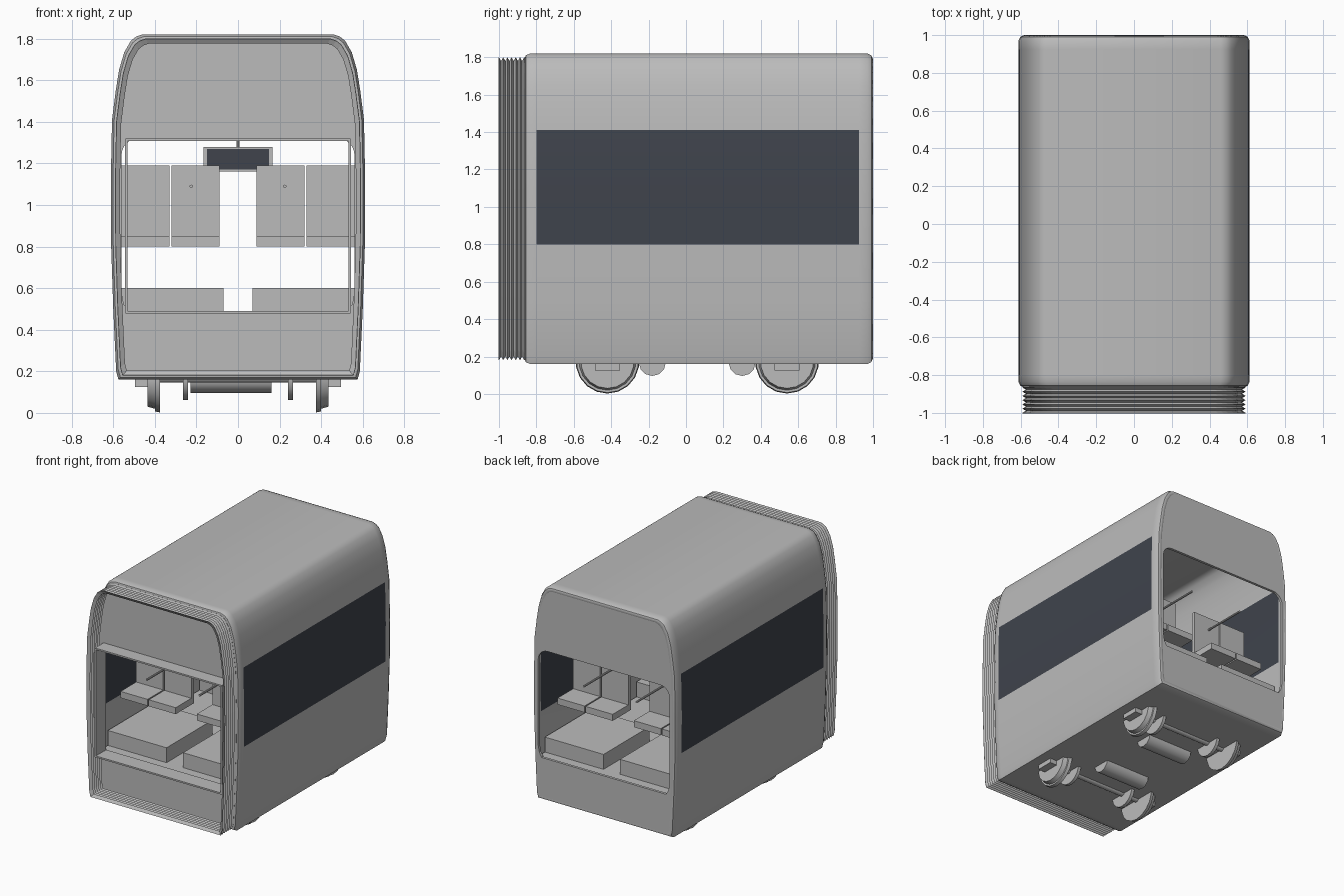
import bpy, bmesh, math
from mathutils import Matrix, Vector

if "Cube" in bpy.data.objects:
    bpy.data.objects.remove(bpy.data.objects["Cube"], do_unlink=True)


def make_material(name, rgb):
    mat = bpy.data.materials.new(name)
    mat.use_nodes = True
    mat.diffuse_color = (*rgb, 1)
    mat.node_tree.nodes["Principled BSDF"].inputs["Base Color"].default_value = (*rgb, 1)
    return mat


GREY = make_material("light grey", (0.5, 0.5, 0.5))
GLASS = make_material("dark glass", (0.05, 0.057, 0.073))
MID_Y = 0.067      # middle of the carriage body
MID_Z = 0.99


def finish(name, bm, mats=(GREY,), smooth=False):
    mesh = bpy.data.meshes.new(name)
    bm.to_mesh(mesh)
    bm.free()
    for mat in mats:
        mesh.materials.append(mat)
    obj = bpy.data.objects.new(name, mesh)
    bpy.context.collection.objects.link(obj)
    if smooth:
        bpy.ops.object.select_all(action='DESELECT')
        obj.select_set(True)
        bpy.context.view_layer.objects.active = obj
        bpy.ops.object.shade_smooth_by_angle(angle=math.radians(32))
    return obj


def box(name, x, y, z, mat=GREY):
    """Box from three (low, high) ranges."""
    bm = bmesh.new()
    spans = [sorted(r) for r in (x, y, z)]
    centre = Vector([(a + b) / 2 for a, b in spans])
    size = [b - a for a, b in spans]
    bmesh.ops.create_cube(bm, size=1, matrix=Matrix.Translation(centre) @ Matrix.Diagonal((*size, 1)))
    return finish(name, bm, (mat,))


def rod(name, start, end, r1, r2=None, sides=16):
    """Cylinder or cone between two points."""
    a, b = Vector(start), Vector(end)
    turn = (b - a).to_track_quat('Z', 'Y').to_matrix().to_4x4()
    bm = bmesh.new()
    bmesh.ops.create_cone(bm, cap_ends=True, segments=sides, radius1=r1, radius2=r2 or r1,
                          depth=(b - a).length, matrix=Matrix.Translation((a + b) / 2) @ turn)
    return finish(name, bm, smooth=True)


def solidify(obj, thickness, offset=-1):
    mod = obj.modifiers.new("thickness", 'SOLIDIFY')
    mod.thickness, mod.offset = thickness, offset


# Half outlines, bottom to top
BODY = [(0.575, 0.16), (0.586, 0.2), (0.6, 0.5), (0.61, 0.8), (0.612, 1.1), (0.606, 1.41),
        (0.588, 1.55), (0.572, 1.65), (0.547, 1.735), (0.515, 1.79), (0.49, 1.81), (0.46, 1.82)]
OPENING = [(0.53, 0.49), (0.55, 0.525), (0.56, 0.58)]
for i in range(7):
    a = i * math.pi / 12
    OPENING.append((0.48 + 0.08 * math.cos(a), 1.24 + 0.08 * math.sin(a)))


def outline(half, y, inset=0):
    """Closed ring of points, pulled in evenly by the inset."""
    ring = half + [(-x, z) for x, z in reversed(half)]
    return [Vector((x * (1 - inset / 0.61), y, MID_Z + (z - MID_Z) * (1 - inset / 0.83)))
            for x, z in ring]


def loft(bm, stations):
    rings = [[bm.verts.new(p) for p in outline(BODY, y, d)] for y, d in stations]
    n = len(rings[0])
    for a, b in zip(rings, rings[1:]):
        for i in range(n):
            j = (i + 1) % n
            bm.faces.new((a[i], b[i], b[j], a[j]))


# Carriage shell with rounded end rims and dark side windows
bm = bmesh.new()
rim = [(0, 0.03), (0.009, 0.01), (0.03, 0)]
loft(bm, [(-0.865 + t, d) for t, d in rim] + [(-0.8, 0), (0.925, 0)]
     + [(1 - t, d) for t, d in reversed(rim)])
for f in bm.faces:
    c = f.calc_center_median()
    if abs(c.x) > 0.59 and 0.8 < c.z < 1.41 and -0.8 < c.y < 0.925:
        f.material_index = 1
shell = finish("carriage_shell", bm, (GREY, GLASS), smooth=True)
solidify(shell, 0.02)

# End walls with a wide opening
for name, y, facing in (("front_wall", -0.855, -1), ("back_wall", 0.99, 1)):
    bm = bmesh.new()
    edges = []
    for ring in (outline(BODY, y, 0.03), outline(OPENING, y)):
        vs = [bm.verts.new(p) for p in ring]
        edges += [bm.edges.new((vs[i - 1], vs[i])) for i in range(len(vs))]
    bmesh.ops.triangle_fill(bm, edges=edges, use_beauty=True, normal=(0, facing, 0))
    solidify(finish(name, bm), 0.02, 0)

# Folded gangway bellows
bm = bmesh.new()
FOLDS = 6
loft(bm, [(-1 + 0.135 * i / (2 * FOLDS), 0.04 if i % 2 else 0.02) for i in range(2 * FOLDS + 1)])
solidify(finish("gangway_bellows", bm), 0.004)

# Sleeve around the front opening
depth = (-0.97, -0.85)
box("sleeve_sill", (-0.54, 0.54), depth, (0.478, 0.49))
box("sleeve_lintel", (-0.54, 0.54), depth, (1.308, 1.32))
for s, side in ((1, "left"), (-1, "right")):
    box(f"sleeve_{side}", (s * 0.532, s * 0.544), depth, (0.48, 1.31))

# Interior floor
box("interior_floor", (-0.57, 0.57), (-0.85, 0.985), (0.46, 0.485))

# Platforms, seats and arm rods, repeated at both ends and both sides
for e, end in ((1, "front"), (-1, "back")):
    def along(y):
        return MID_Y + e * (y - MID_Y)
    for s, side in ((1, "left"), (-1, "right")):
        tag = f"{end}_{side}"
        box(f"platform_{tag}", (s * 0.07, s * 0.57), (along(-0.77), along(-0.21)), (0.485, 0.6))
        for place, x in (("inner", (s * 0.09, s * 0.32)), ("outer", (s * 0.33, s * 0.56))):
            box(f"{place}_cushion_{tag}", x, (along(-0.63), along(-0.44)), (0.8, 0.85))
            box(f"{place}_backrest_{tag}", x, (along(-0.44), along(-0.41)), (0.8, 1.19))
        rod(f"arm_rod_{tag}", (s * 0.225, along(-0.79), 1.09), (s * 0.225, along(-0.43), 1.09), 0.008, sides=10)

# Hanging information screen
box("screen_case", (-0.165, 0.165), (MID_Y - 0.02, MID_Y + 0.02), (1.16, 1.28))
for s, side in ((-1, "front"), (1, "back")):
    box(f"screen_{side}", (-0.15, 0.15), (MID_Y + s * 0.02, MID_Y + s * 0.024), (1.17, 1.27), GLASS)
rod("screen_hanger", (0, MID_Y, 1.28), (0, MID_Y, 1.8), 0.007, sides=10)

# Running gear: wheels, brake discs, axles, axle boxes and motors
AXLE_Z = 0.172
for e, end in ((-1, "front"), (1, "back")):
    y = MID_Y - 0.007 + e * 0.48
    rod(f"axle_{end}", (-0.44, y, AXLE_Z), (0.44, y, AXLE_Z), 0.027)
    for s, side in ((1, "left"), (-1, "right")):
        tag = f"{end}_{side}"
        rod(f"wheel_flange_{tag}", (s * 0.375, y, AXLE_Z), (s * 0.4, y, AXLE_Z), 0.17, 0.165, 18)
        rod(f"wheel_tread_{tag}", (s * 0.4, y, AXLE_Z), (s * 0.435, y, AXLE_Z), 0.152, 0.142, 18)
        rod(f"brake_disc_{tag}", (s * 0.24, y, AXLE_Z), (s * 0.265, y, AXLE_Z), 0.11, sides=18)
        box(f"axle_box_{tag}", (s * 0.43, s * 0.495), (y - 0.067, y + 0.067), (0.125, 0.18))
    my = MID_Y - 0.007 + e * 0.24
    rod(f"motor_{end}", (-0.228, my, 0.168), (0.16, my, 0.168), 0.072, sides=12)
